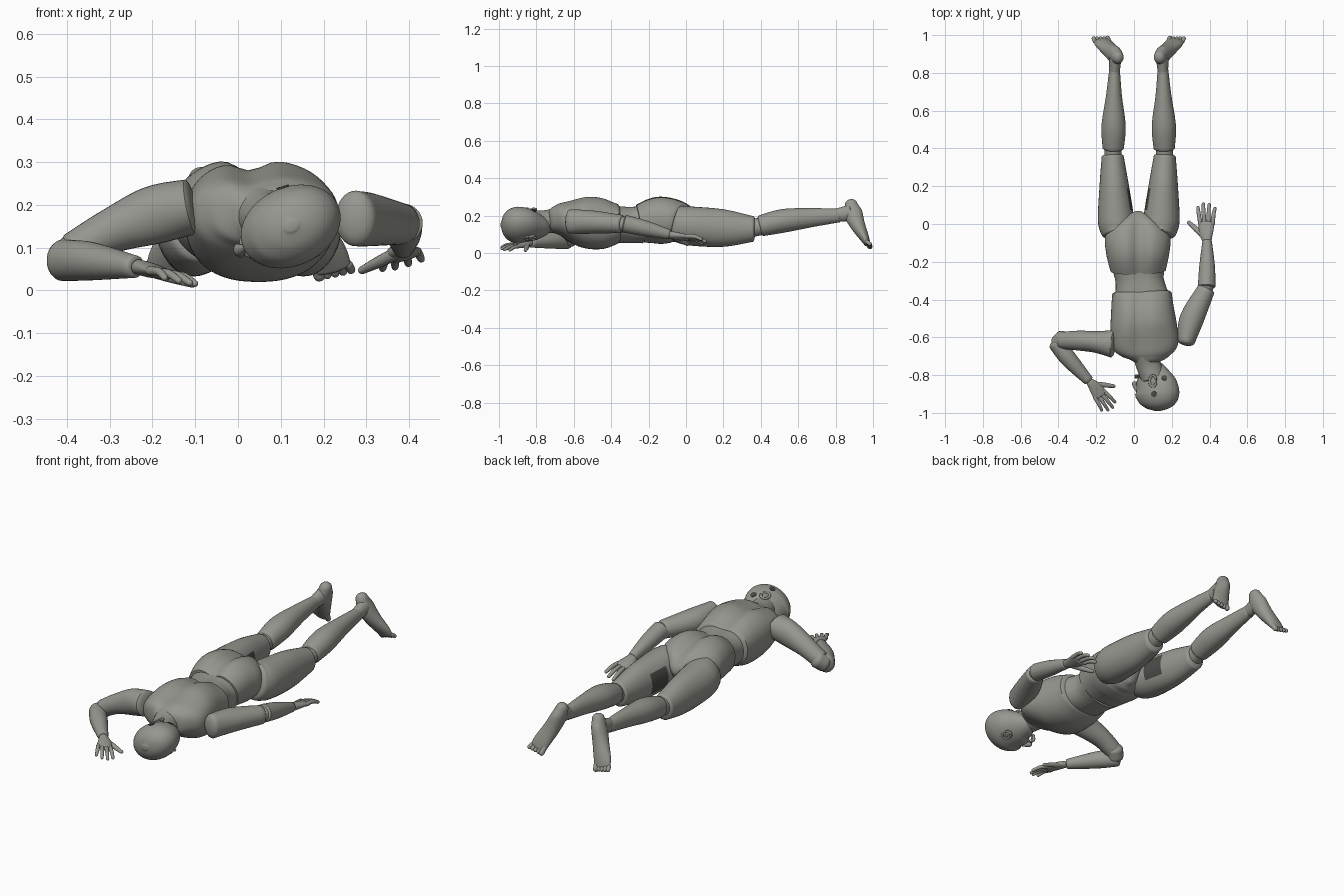
import bpy, bmesh, math
from mathutils import Vector, Matrix

if "Cube" in bpy.data.objects:
    bpy.data.objects.remove(bpy.data.objects["Cube"])

def material(name, col):
    m = bpy.data.materials.new(name)
    m.diffuse_color = (*col, 1)
    m.use_nodes = True
    m.node_tree.nodes["Principled BSDF"].inputs["Base Color"].default_value = m.diffuse_color
    return m

GREY = material("warm_grey", (0.31, 0.31, 0.28))
DARK = material("dark_grey", (0.07, 0.07, 0.065))

def finish(name, bm, mat=GREY):
    bmesh.ops.recalc_face_normals(bm, faces=bm.faces)
    me = bpy.data.meshes.new(name)
    bm.to_mesh(me)
    bm.free()
    for p in me.polygons:
        p.use_smooth = True
    me.set_sharp_from_angle(angle=math.radians(45))
    me.materials.append(mat)
    ob = bpy.data.objects.new(name, me)
    bpy.context.collection.objects.link(ob)
    return ob

def catmull(pts, steps):
    """Smooth curve through rows of numbers."""
    out, n = [], len(pts)
    for i in range(n - 1):
        p0, p1, p2, p3 = pts[max(i-1, 0)], pts[i], pts[i+1], pts[min(i+2, n-1)]
        for k in range(steps):
            t = k / steps
            out.append([0.5 * (2*b + (c-a)*t + (2*a-5*b+4*c-d)*t*t + (3*b-a-3*c+d)*t**3)
                        for a, b, c, d in zip(p0, p1, p2, p3)])
    return out + [list(pts[-1])]

def loft(name, rings, hint=(1, 0, 0), seg=32, steps=6, caps=(0.2, 0.2), power=2.0, groove=0):
    """Skin oval rings (x, y, z, half width, half height) with rounded ends."""
    rows = catmull(rings, steps)
    cs = [Vector(r[:3]) for r in rows]
    frames = []
    for i, r in enumerate(rows):
        n = (cs[min(i+1, len(cs)-1)] - cs[max(i-1, 0)]).normalized()
        frames.append((cs[i], n, max(r[3], .002), max(r[4], .002)))

    def cap(fr, sign, bulge):
        c, n, a, b = fr
        return [(c + n * sign * bulge * min(a, b) * math.sin(t), n, a * math.cos(t), b * math.cos(t))
                for t in (math.radians(d) for d in (25, 50, 70, 84))]
    frames = cap(frames[0], -1, caps[0])[::-1] + frames + cap(frames[-1], 1, caps[1])
    bm = bmesh.new()
    loops = []
    for c, n, a, b in frames:
        u = Vector(hint)
        u = (u - n * u.dot(n)).normalized()
        v = n.cross(u)
        loop = []
        for k in range(seg):
            co, si = math.cos(2*math.pi*k/seg), math.sin(2*math.pi*k/seg)
            x = math.copysign(abs(co) ** (2/power), co)
            y = math.copysign(abs(si) ** (2/power), si)
            p = c + u * a * x + v * b * y
            if groove and p.z > .16:
                p.z -= groove * math.exp(-((p.x - .028) / .04) ** 2) * (p.z - .16) / .13
            loop.append(bm.verts.new(p))
        loops.append(loop)
    for l0, l1 in zip(loops, loops[1:]):
        for k in range(seg):
            j = (k + 1) % seg
            bm.faces.new((l0[k], l0[j], l1[j], l1[k]))
    bm.faces.new(loops[0])
    bm.faces.new(loops[-1])
    return finish(name, bm)

# Trunk
loft("chest", [(.042, -.365, .158, .157, .108), (.045, -.45, .158, .166, .138),
               (.052, -.55, .168, .176, .137), (.062, -.65, .18, .172, .097),
               (.065, -.70, .18, .125, .076), (.065, -.725, .18, .075, .06)],
     seg=56, power=2.35, groove=.022)
loft("waist", [(.04, -.38, .155, .142, .1), (.03, -.3, .153, .128, .1), (.025, -.235, .155, .14, .103)],
     seg=56, power=2.3, groove=.015, caps=(.05, .05))
loft("pelvis", [(.022, -.245, .16, .147, .107), (.02, -.15, .178, .168, .13), (.02, -.06, .172, .168, .12),
                (.022, 0, .148, .09, .1), (.025, .035, .125, .025, .06)],
     seg=56, power=2.25, groove=.03, caps=(.05, .3))
loft("neck", [(.062, -.68, .178, .075, .07), (.075, -.74, .168, .066, .062), (.10, -.81, .16, .066, .066)])

# Legs, mirrored about the body's own centre line
MID = .025
for side, sx in (("left", 1), ("right", -1)):
    def row(rs):
        return [(MID + sx * (r[0] - MID), *r[1:]) for r in rs]
    thigh = loft(side + "_thigh", row([(-.085, -.05, .16, .083, .095), (-.095, .02, .145, .096, .104),
                                       (-.105, .2, .133, .078, .1), (-.113, .36, .128, .058, .068)]), steps=10)
    # Dark pad on the inner thigh
    thigh.data.materials.append(DARK)
    for p in thigh.data.polygons:
        if p.normal.x * sx > .85 and .07 < p.center.y < .18:
            p.material_index = 1
    loft(side + "_knee", row([(-.112, .33, .13, .045, .05), (-.112, .43, .147, .045, .045)]))
    loft(side + "_shin", row([(-.11, .4, .145, .056, .056), (-.108, .52, .172, .064, .063),
                              (-.106, .68, .19, .042, .05), (-.103, .82, .2, .028, .036)]))
    loft(side + "_ankle", row([(-.103, .80, .2, .027, .034), (-.1, .88, .215, .034, .045)]))
    loft(side + "_foot", row([(-.085, .883, .26, .031, .034), (-.098, .892, .215, .037, .05),
                              (-.125, .918, .15, .042, .04), (-.158, .952, .085, .047, .026),
                              (-.17, .968, .052, .045, .017)]), caps=(.9, .6))
    for i in range(5):
        x = -.134 - .0185 * i
        r = .014 if i == 0 else .0105
        end = .026 + .004 * i
        loft(f"{side}_toe_{i+1}", row([(x, .967, .06, r, r), (x - .006, .983, end + r * .6, r, r)]),
             seg=12, caps=(1, 1))

# Arms
loft("left_upper_arm", [(-.112, -.635, .195, .073, .065), (-.2, -.624, .175, .058, .068),
                        (-.3, -.617, .137, .052, .052), (-.385, -.617, .09, .045, .045)], hint=(0, 1, 0))
loft("left_elbow", [(-.375, -.605, .095, .045, .045), (-.40, -.63, .072, .043, .045)], caps=(.6, .6))
loft("left_forearm", [(-.412, -.632, .07, .042, .048), (-.345, -.715, .068, .044, .045),
                      (-.24, -.83, .055, .027, .026)], caps=(.5, .2))
loft("right_upper_arm", [(.275, -.62, .168, .048, .065), (.307, -.5, .165, .064, .062),
                         (.383, -.345, .155, .047, .048)], caps=(.5, .2))
loft("right_elbow", [(.37, -.36, .155, .042, .042), (.387, -.31, .152, .042, .042)], caps=(.6, .6))
loft("right_forearm", [(.385, -.33, .157, .047, .047), (.387, -.22, .132, .041, .042),
                       (.387, -.09, .1, .025, .026)])

def hand(side, wrist, along, toward_thumb, size):
    d = Vector(along).normalized()
    s = Vector(toward_thumb)
    s = (s - d * s.dot(d)).normalized()
    n = d.cross(s)
    n = n if n.z > 0 else -n

    def at(a, b, c, w, h):
        return (*(Vector(wrist) + (d * a + s * b + n * c) * size), w * size, h * size)
    loft(side + "_palm", [at(-.01, 0, 0, .023, .019), at(.035, .004, 0, .036, .019),
                          at(.09, 0, 0, .043, .014)], hint=s, caps=(.4, .5))
    for i, (off, length) in enumerate(((.032, .092), (.011, .108), (-.011, .102), (-.032, .08))):
        loft(f"{side}_finger_{i+1}", [at(.08, off, 0, .0115, .0115),
                                     at(.085 + length * .5, off * 1.2, .004, .0105, .0105),
                                     at(.08 + length, off * 1.4, -.006, .0085, .0085)],
             hint=s, seg=12, caps=(1, 1))
    loft(side + "_thumb", [at(.02, .015, -.003, .016, .015), at(.06, .058, -.008, .0145, .013),
                           at(.098, .096, -.012, .010, .009)], hint=d, seg=14, caps=(1, 1))

hand("left", (-.228, -.843, .053), (.6, -.78, -.16), (.78, .6, -.15), .93)
hand("right", (.387, -.083, .097), (-.03, 1, -.17), (-.95, 0, -.22), 1.03)

# Head, turned to the side: face, crown and ear directions
C = Vector((.125, -.87, .15))
F = Vector((-.905, 0, -.425))
U = Vector((0, -1, 0))
S = Vector((-.425, 0, .905))

def hp(f, u, s, a, b):
    return (*(C + F * f + U * u + S * s), a, b)

head = loft("head", [hp(.07, -.108, 0, .045, .035), hp(.047, -.088, 0, .08, .058),
                     hp(.024, -.045, 0, .102, .076), hp(.006, 0, 0, .119, .089),
                     hp(.001, .04, 0, .12, .091), hp(0, .08, 0, .099, .077),
                     hp(0, .106, 0, .062, .05), hp(0, .118, 0, .02, .016)],
            hint=F, seg=48, caps=(.3, .2))
loft("nose", [hp(.118, .015, 0, .008, .008), hp(.132, -.012, 0, .012, .014), hp(.134, -.026, 0, .014, .017)],
     hint=F, seg=16, caps=(1, .8))
for i, u in enumerate((-.058, -.068)):
    loft(f"lip_{i+1}", [hp(.112, u, -.024, .008, .005), hp(.125, u, 0, .009, .006), hp(.112, u, .024, .008, .005)],
         hint=F, seg=12, caps=(1, 1))
for side, k in (("upper", 1), ("lower", -1)):
    # Ear rim swept around an oval, plus a filled bowl
    rim = []
    for i in range(13):
        t = math.radians(-150 + 25 * i)
        rim.append(hp(-.012 + .019 * math.cos(t), -.038 + .03 * math.sin(t), k * .084, .006, .007))
    loft(side + "_ear_rim", rim, hint=S, seg=10, steps=2, caps=(1, 1))
    loft(side + "_ear_bowl", [hp(-.012, -.038, k * .07, .019, .028), hp(-.012, -.038, k * .083, .018, .027)],
         hint=F, seg=20)

# Dark fastener discs on the skull
bpy.context.view_layer.update()
for i, (x, y) in enumerate(((.16, -.815), (.105, -.9))):
    hit, pos, nor, _ = head.ray_cast(Vector((x, y, 1)), Vector((0, 0, -1)))
    if hit:
        bm = bmesh.new()
        mat = Matrix.Translation(pos) @ nor.to_track_quat('Z', 'Y').to_matrix().to_4x4()
        bmesh.ops.create_cone(bm, cap_ends=True, segments=16, radius1=.015, radius2=.015, depth=.006, matrix=mat)
        finish(f"skull_disc_{i+1}", bm, DARK)
